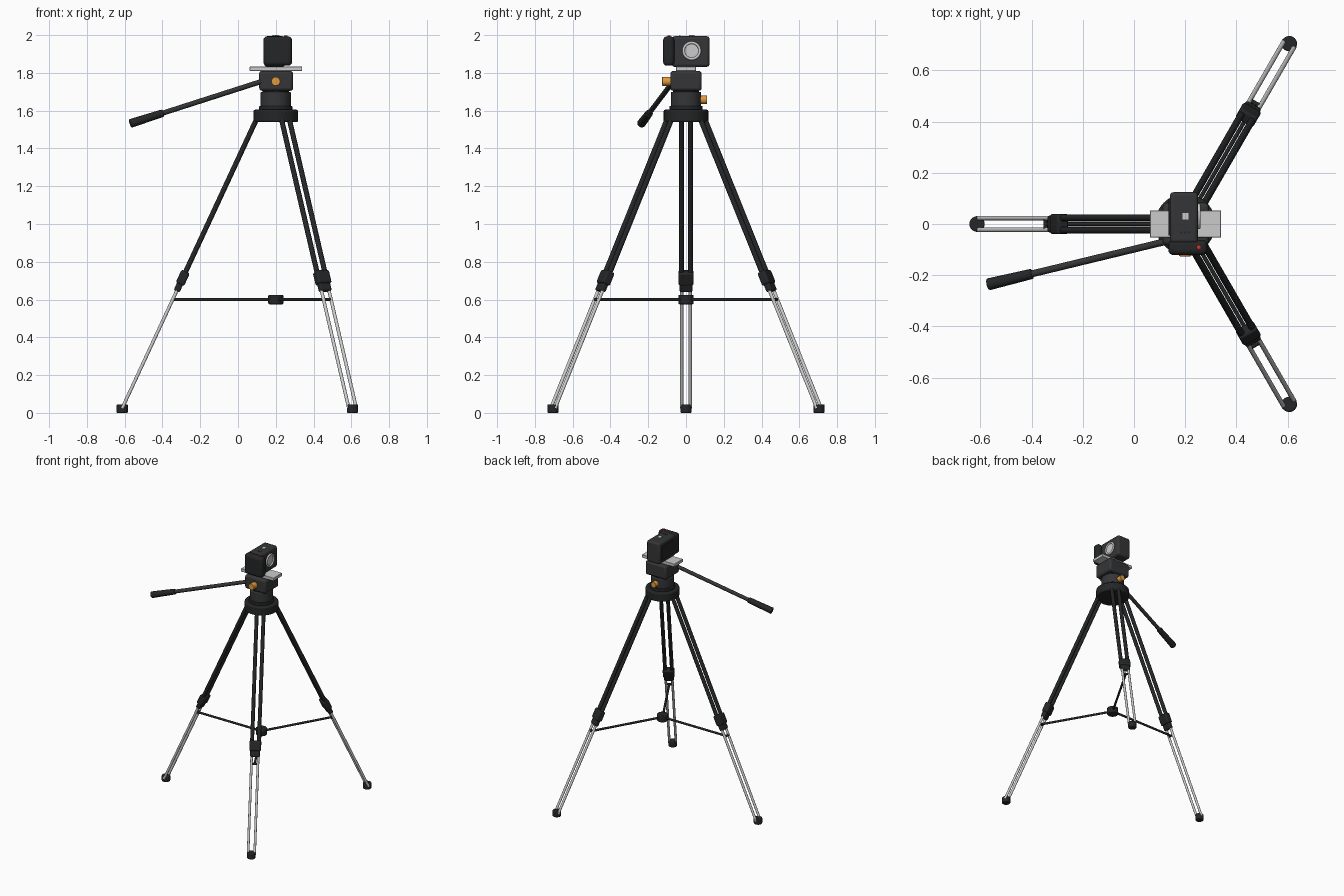
import bpy, math
from mathutils import Matrix, Vector

if "Cube" in bpy.data.objects:
    bpy.data.objects.remove(bpy.data.objects["Cube"])

def mat(name, c):
    m = bpy.data.materials.new(name)
    m.diffuse_color = (*c, 1)
    m.use_nodes = True
    m.node_tree.nodes["Principled BSDF"].inputs["Base Color"].default_value = m.diffuse_color
    return m

BLACK = mat("black_plastic", (0.018, 0.019, 0.02))
DARK = mat("dark_grey", (0.035, 0.036, 0.038))
METAL = mat("bright_metal", (0.55, 0.55, 0.55))
ORANGE = mat("orange", (0.75, 0.33, 0.05))
RED = mat("red", (0.7, 0.03, 0.02))
CX = 0.2  # tripod axis

def finish(o, name, m, bevel=0, seg=3):
    o.name = name
    o.data.materials.append(m)
    if bevel:
        b = o.modifiers.new("bevel", 'BEVEL')
        b.width, b.segments, b.limit_method = bevel, seg, 'ANGLE'
    bpy.ops.object.shade_smooth_by_angle(angle=math.radians(35))
    return o

def tube(name, p0, p1, r, m, bevel=0, r2=None, sides=24):
    p0, p1 = Vector(p0), Vector(p1)
    d = p1 - p0
    bpy.ops.mesh.primitive_cone_add(vertices=sides, radius1=r, radius2=r if r2 is None else r2,
                                    depth=d.length, location=(p0 + p1) / 2,
                                    rotation=d.to_track_quat('Z', 'Y').to_euler())
    return finish(bpy.context.object, name, m, bevel)

def box(name, lo, hi, m, bevel=0, seg=3):
    lo, hi = Vector(lo), Vector(hi)
    bpy.ops.mesh.primitive_cube_add(size=1, location=(lo + hi) / 2)
    o = bpy.context.object
    o.data.transform(Matrix.Diagonal((*(hi - lo), 1)))
    return finish(o, name, m, bevel, seg)

# Three legs, each drawn along +x then turned about the tripod axis
TOP, FOOT = Vector((0.097, 0, 1.565)), Vector((0.813, 0, 0.025))
def at(z, y=0):
    p = TOP.lerp(FOOT, (TOP.z - z) / (TOP.z - FOOT.z))
    return Vector((p.x, y, p.z))

tilt = -math.atan2(FOOT.x - TOP.x, TOP.z - FOOT.z)
for i, ang in enumerate((180, 60, -60)):
    parts = []
    for s in (-1, 1):
        parts.append(tube(f"upper_leg_tube_{i}", at(1.565, s * .024), at(.7, s * .024), .0135, BLACK))
        parts.append(tube(f"lower_leg_tube_{i}", at(.72, s * .023), at(.025, s * .023), .009, METAL))
    # leg lock collar: wide clamp plus a slimmer sleeve below
    for n, z, size in (("leg_lock", .715, (.048, .08, .075)), ("leg_lock_sleeve", .675, (.034, .068, .07))):
        h = Vector(size) / 2
        o = box(f"{n}_{i}", -h, h, BLACK, .01)
        o.matrix_world = Matrix.Translation(at(z)) @ Matrix.Rotation(tilt, 4, 'Y')
        parts.append(o)
    f = FOOT.x
    parts.append(tube(f"foot_{i}", (f, 0, 0), (f, 0, .045), .03, BLACK, .006))
    parts.append(tube(f"spreader_bar_{i}", (0, 0, .6), at(.6), .008, BLACK, sides=12))
    parts.append(tube(f"spreader_pin_{i}", at(.6, -.028), at(.6, .028), .008, BLACK, sides=12))
    turn = Matrix.Translation((CX, 0, 0)) @ Matrix.Rotation(math.radians(ang), 4, 'Z')
    bpy.context.view_layer.update()
    for o in parts:
        o.matrix_world = turn @ o.matrix_world

# Spreader hub
tube("spreader_hub", (CX, 0, .575), (CX, 0, .625), .04, BLACK, .006)

# Head: crown, neck rings and tilt block
tube("crown", (CX, 0, 1.54), (CX, 0, 1.605), .118, BLACK, .008, sides=48)
tube("neck_base", (CX, 0, 1.6), (CX, 0, 1.625), .088, BLACK, .005, sides=48)
tube("pan_neck", (CX, 0, 1.62), (CX, 0, 1.7), .08, DARK, .006, sides=48)
tube("pan_joint", (CX, 0, 1.69), (CX, 0, 1.715), .07, BLACK, sides=48)
box("tilt_block", (.112, -.083, 1.705), (.292, .083, 1.811), DARK, .016)
tube("tilt_knob", (CX, -.08, 1.755), (CX, -.126, 1.755), .024, ORANGE, .003)
tube("pan_knob", (CX, .07, 1.658), (CX, .112, 1.658), .022, ORANGE, .003)
box("quick_release_plate", (.062, -.053, 1.81), (.34, .053, 1.833), METAL, .002, 1)

# Pan handle
h0, h1 = Vector((.15, -.062, 1.763)), Vector((-.57, -.236, 1.532))
tube("pan_handle_rod", h0, h0.lerp(h1, .85), .0135, DARK)
tube("pan_handle_grip", h0.lerp(h1, .76), h1, .02, BLACK, .005, r2=.0235)

# Camera facing +x, hand grip on the -y side
box("camera_body", (.14, -.075, 1.832), (.25, .124, 1.994), DARK, .014)
box("camera_grip", (.134, -.121, 1.838), (.286, -.062, 1.993), BLACK, .02, 4)
box("camera_screen", (.134, -.045, 1.858), (.145, .1, 1.968), BLACK, .003)
box("hot_shoe", (.187, .015, 1.99), (.215, .045, 2.0), METAL)
tube("shutter_button", (.253, -.09, 1.985), (.253, -.09, 1.999), .009, RED)
for k in (-1, 0, 1):
    tube("top_button", (CX + k * .015, -.033, 1.99), (CX + k * .015, -.033, 1.997), .005, BLACK, sides=12)

# Lens mount ring with a recessed plate
bpy.ops.mesh.primitive_torus_add(major_radius=.043, minor_radius=.007, major_segments=48, minor_segments=12,
                                 location=(.253, .03, 1.917), rotation=(0, math.pi / 2, 0))
finish(bpy.context.object, "lens_mount_ring", METAL)
tube("lens_mount_plate", (.24, .03, 1.917), (.252, .03, 1.917), .042, METAL, sides=48)
